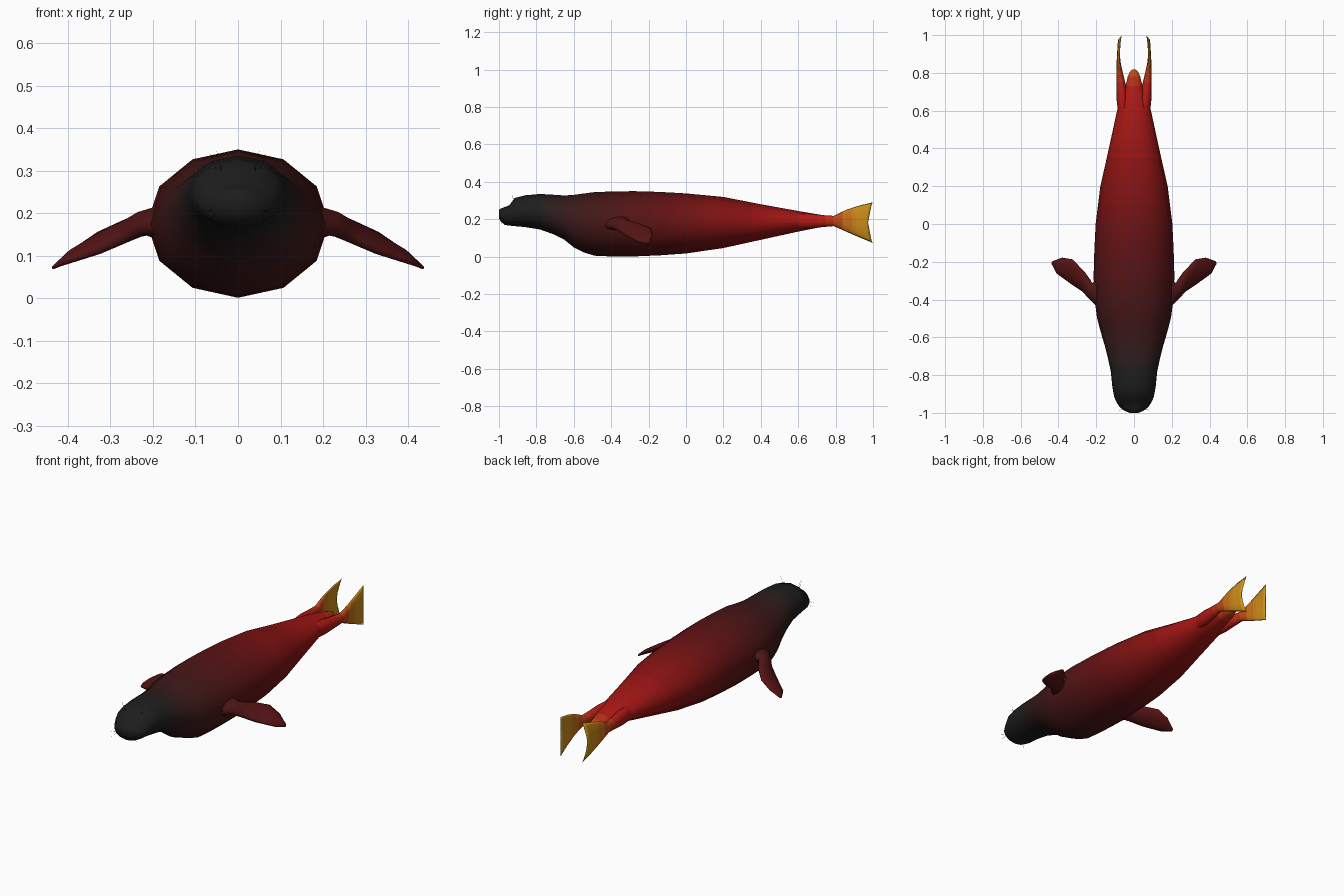
import bpy, bmesh, math
from mathutils import Vector

if "Cube" in bpy.data.objects:
    bpy.data.objects.remove(bpy.data.objects["Cube"])

# Colour gradient along the length, nose to tail
STOPS = [(-1, .012, .012, .012), (-.8, .014, .013, .013), (-.5, .055, .008, .008),
         (-.1, .12, .006, .007), (.3, .26, .006, .006), (.72, .45, .01, .008),
         (.80, .5, .04, .008), (.87, .6, .2, .01), (1, .6, .32, .01)]
BANDS = 48
materials = {}


def lerp_table(table, y):
    y = min(max(y, table[0][0]), table[-1][0])
    for a, b in zip(table, table[1:]):
        if y <= b[0]:
            f = (y - a[0]) / (b[0] - a[0])
            return [p + (q - p) * f for p, q in zip(a[1:], b[1:])]


def band_material(y):
    k = min(BANDS - 1, max(0, int((y + 1) / 2 * BANDS)))
    if k not in materials:
        m = bpy.data.materials.new(f"skin_{k:02d}")
        m.diffuse_color = (*lerp_table(STOPS, (k + .5) / BANDS * 2 - 1), 1)
        m.use_nodes = True
        m.node_tree.nodes["Principled BSDF"].inputs["Base Color"].default_value = m.diffuse_color
        materials[k] = m
    return materials[k]


def loft(name, rings, mirror=False):
    """Skin a list of point rings, cap the ends, colour by y."""
    bm = bmesh.new()
    loops = [[bm.verts.new(p) for p in r] for r in rings]
    n = len(loops[0])
    for a, b in zip(loops, loops[1:]):
        for i in range(n):
            bm.faces.new((a[i], a[(i + 1) % n], b[(i + 1) % n], b[i]))
    for end in (loops[0], loops[-1]):
        bm.faces.new(end)
    if mirror:
        geo = bmesh.ops.duplicate(bm, geom=bm.verts[:] + bm.edges[:] + bm.faces[:])["geom"]
        for v in geo:
            if isinstance(v, bmesh.types.BMVert):
                v.co.x *= -1
    bmesh.ops.recalc_face_normals(bm, faces=bm.faces)
    me = bpy.data.meshes.new(name)
    slots = {}
    for f in bm.faces:
        m = band_material(f.calc_center_median().y)
        if m.name not in slots:
            slots[m.name] = len(me.materials)
            me.materials.append(m)
        f.material_index = slots[m.name]
        f.smooth = True
    bm.to_mesh(me)
    bm.free()
    ob = bpy.data.objects.new(name, me)
    bpy.context.collection.objects.link(ob)
    return ob


def blade(sections, n=10, steps=3):
    """Rings from (edge A, edge B, half thickness, bow) sections."""
    secs = []
    for s, t in zip(sections, sections[1:]):
        for k in range(steps):
            f = k / steps
            secs.append([Vector(s[j]).lerp(Vector(t[j]), f) if j != 2
                         else s[2] + (t[2] - s[2]) * f for j in range(4)])
    s = sections[-1]
    secs.append([Vector(s[0]), Vector(s[1]), s[2], Vector(s[3])])
    mids = [(a + b) / 2 for a, b, _, _ in secs]
    rings = []
    for i, (a, b, th, bow) in enumerate(secs):
        u = (b - a) / 2
        axis = mids[min(i + 1, len(mids) - 1)] - mids[max(i - 1, 0)]
        v = u.cross(axis).normalized() * th
        ring = []
        for k in range(n):
            t = k * math.tau / n
            ring.append(mids[i] + u * math.cos(t) + v * math.sin(t) + bow * math.sin(t) ** 2)
        rings.append(ring)
    return rings


# Body: y, half width, bottom z, top z
BODY = [(-1.0, .022, .205, .25), (-.99, .048, .188, .257), (-.97, .075, .17, .265),
        (-.945, .092, .166, .274), (-.915, .105, .163, .314), (-.86, .115, .158, .328),
        (-.78, .123, .145, .335), (-.71, .138, .12, .331), (-.65, .153, .09, .327),
        (-.60, .168, .05, .330), (-.55, .182, .024, .337), (-.49, .197, .005, .345),
        (-.4, .208, .001, .348), (-.28, .214, .001, .35), (-.14, .21, .007, .346),
        (0, .203, .017, .338), (.2, .178, .046, .319), (.4, .133, .09, .28),
        (.6, .09, .134, .244), (.67, .07, .148, .232), (.73, .045, .16, .222),
        (.78, .033, .172, .21), (.805, .022, .18, .202), (.818, .008, .186, .197)]
ys = []
for a, b in zip(BODY, BODY[1:]):
    m = max(1, round((b[0] - a[0]) / .045))
    ys += [a[0] + (b[0] - a[0]) * k / m for k in range(m)]
ys.append(BODY[-1][0])
rings = []
for y in ys:
    w, lo, hi = lerp_table(BODY, y)
    rings.append([(w * math.sin(k * math.tau / 12), y,
                   (lo + hi) / 2 + (hi - lo) / 2 * math.cos(k * math.tau / 12)) for k in range(12)])
loft("body", rings)

# Front flippers
O = (0, 0, 0)
loft("front_flippers", blade([
    ((.17, -.47, .17), (.17, -.27, .19), .04, O),
    ((.225, -.405, .16), (.225, -.315, .19), .028, O),
    ((.27, -.36, .135), (.265, -.25, .178), .02, O),
    ((.33, -.32, .108), (.325, -.187, .152), .017, O),
    ((.41, -.262, .082), (.38, -.178, .115), .012, O),
    ((.437, -.21, .07), (.43, -.196, .076), .004, O)]), True)

# Hind flippers fanning out vertically
loft("hind_flippers", blade([
    ((.052, .55, .15), (.052, .55, .23), .028, O),
    ((.062, .66, .15), (.062, .66, .23), .03, O),
    ((.068, .73, .158), (.068, .73, .222), .026, O),
    ((.075, .79, .163), (.075, .79, .218), .018, O),
    ((.078, .86, .132), (.078, .86, .252), .010, (.004, 0, 0)),
    ((.074, .93, .102), (.074, .93, .274), .006, (.008, 0, 0)),
    ((.066, .998, .073), (.066, .998, .29), .003, (.016, -.025, 0))], 12), True)

# Whiskers and brow hairs
hairs = [((.04, -.92, .30), (.05, -.935, .345)), ((.05, -.915, .30), (.065, -.915, .34)),
         ((.05, -.975, .21), (.085, -.99, .20)), ((.05, -.975, .20), (.08, -.99, .175))]
for i, (a, b) in enumerate(hairs):
    a, b = Vector(a), Vector(b)
    u = (b - a).cross(Vector((0, 1, 0))).normalized()
    v = (b - a).cross(u).normalized()
    loft(f"whisker_{i}", [[p + (u * math.cos(t) + v * math.sin(t)) * r
                           for t in (0, math.tau / 3, 2 * math.tau / 3)]
                          for p, r in ((a, .0008), (b, .0003))], True)
